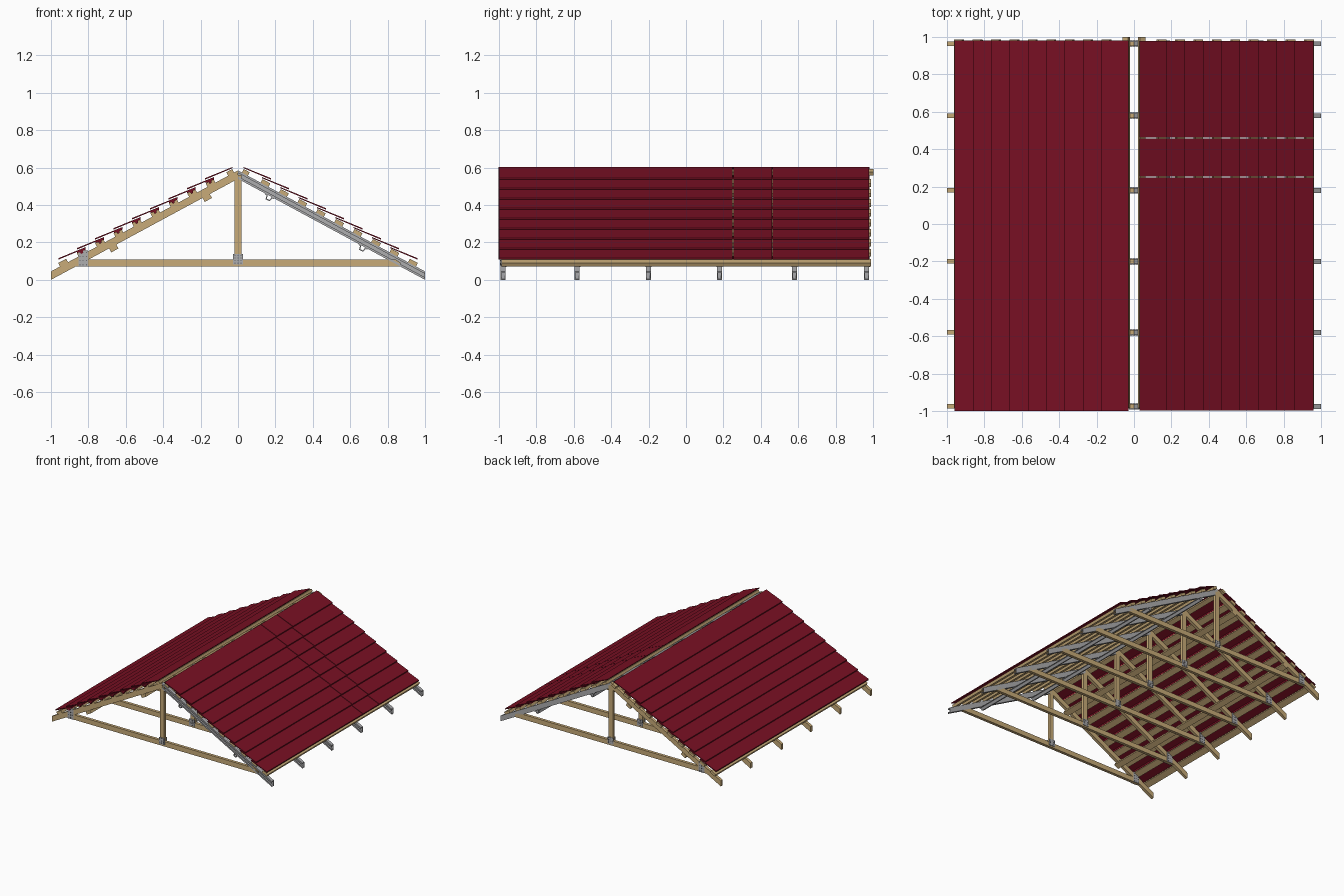
import bpy, bmesh, math

if "Cube" in bpy.data.objects:
    bpy.data.objects.remove(bpy.data.objects["Cube"])

def material(name, col):
    m = bpy.data.materials.new(name)
    m.diffuse_color = (*col, 1)
    m.use_nodes = True
    m.node_tree.nodes["Principled BSDF"].inputs["Base Color"].default_value = m.diffuse_color
    return m

WOOD = material("timber", (0.58, 0.41, 0.19))
RED = material("red_tile", (0.19, 0.005, 0.017))
GREY = material("galvanised_steel", (0.42, 0.42, 0.43))
DARK = material("nail_steel", (0.16, 0.16, 0.17))

def prism(name, profiles, spans, mat):
    """Extrude xz profiles along y over each (y0, y1) span, as one object."""
    bm = bmesh.new()
    for y0, y1 in spans:
        for pts in profiles:
            a = [bm.verts.new((x, y0, z)) for x, z in pts]
            b = [bm.verts.new((x, y1, z)) for x, z in pts]
            bm.faces.new(a)
            bm.faces.new(b[::-1])
            n = len(pts)
            for i in range(n):
                j = (i + 1) % n
                bm.faces.new((a[j], a[i], b[i], b[j]))
    bmesh.ops.recalc_face_normals(bm, faces=bm.faces)
    me = bpy.data.meshes.new(name)
    bm.to_mesh(me)
    bm.free()
    me.materials.append(mat)
    ob = bpy.data.objects.new(name, me)
    bpy.context.collection.objects.link(ob)
    return ob

SLOPE = 0.54
ANG = math.atan(SLOPE)
def top(x):
    return 0.585 - SLOPE * abs(x)

def rect(x0, x1, z0, z1):
    return [(x0, z0), (x1, z0), (x1, z1), (x0, z1)]

def strip(s, x0, x1, d0, d1):
    """Parallelogram following the slope, d = vertical drop below rafter top."""
    return [(s*x0, top(x0)-d0), (s*x1, top(x1)-d0), (s*x1, top(x1)-d1), (s*x0, top(x0)-d1)]

def on_slope(s, x, pts, base=0.0):
    """Place a local (along, up) profile on the slope at x."""
    c, n = math.cos(ANG), math.sin(ANG)
    return [(s*(x + u*c + v*n), top(x) - base - u*n + v*c) for u, v in pts]

TRUSSES = [-0.975, -0.58, -0.20, 0.18, 0.58, 0.965]
T = 0.012                                   # half thickness of timber
def around(a, b):
    return [(y + a, y + b) for y in TRUSSES]

# Trusses: timber left rafter, chord and king post
prism("timber_rafter", [strip(-1, 0, 1, 0, 0.045)], around(-T, T), WOOD)
prism("bottom_chord", [[(-0.89, 0.07), (0.87, 0.07), (0.87, 0.09), (0.84, 0.11), (-0.86, 0.11)]],
      around(-T, T), WOOD)
prism("king_post", [rect(-0.019, 0.019, 0.11, 0.56)], around(-T, T), WOOD)

# Steel right rafter: C channel opening to the front
prism("channel_web", [strip(1, 0, 1, 0, 0.045)], around(T - 0.004, T), GREY)
prism("channel_flange", [strip(1, 0, 1, 0, 0.005), strip(1, 0, 1, 0.04, 0.045)],
      around(-T - 0.002, T - 0.004), GREY)
prism("channel_lip", [strip(1, 0, 1, 0.005, 0.013), strip(1, 0, 1, 0.032, 0.04)],
      around(-T - 0.002, -T + 0.002), GREY)

# Nail plates on both faces of the truss joints
faces = around(-T - 0.004, -T) + around(T, T + 0.004)
nails = around(-T - 0.006, -T - 0.004) + around(T + 0.004, T + 0.006)
for name, x, z0, z1 in (("heel_plate", -0.828, 0.07, 0.157), ("post_plate", 0, 0.082, 0.137)):
    prism(name, [rect(x - 0.026, x + 0.026, z0, z1)], faces, GREY)
    dots = []
    for i in range(3):
        for j in range(4):
            u, w = x - 0.017 + 0.017*i, z0 + (z1 - z0)*(j + 0.5)/4
            dots.append(rect(u - 0.003, u + 0.003, w - 0.003, w + 0.003))
    prism(name + "_nails", dots, nails, DARK)

# Lengthwise bracing under the rafters: timber left, steel hat sections right
hat = [(-0.026, 0), (-0.012, 0), (-0.008, -0.02), (0.008, -0.02), (0.012, 0), (0.026, 0),
       (0.026, -0.005), (0.017, -0.005), (0.012, -0.026), (-0.012, -0.026), (-0.017, -0.005), (-0.026, -0.005)]
for x in (0.17, 0.67):
    prism("timber_brace", [on_slope(-1, x, rect(-0.022, 0.022, -0.024, 0), 0.045)], [(-0.993, 0.98)], WOOD)
    prism("steel_hat_brace", [on_slope(1, x, hat, 0.045)], [(-0.985, 0.98)], GREY)

# Roof covering on each slope
TILE = 0.42
for s, side in ((-1, "left"), (1, "right")):
    # battens
    for i in range(9):
        prism(side + "_batten", [on_slope(s, 0.93 - 0.0985*i, rect(-0.024, 0.024, 0, 0.021))],
              [(-0.985, 0.987)], WOOD)
    prism(side + "_ridge_batten", [on_slope(s, 0.037, rect(-0.018, 0.018, 0, 0.021))],
          [(-0.985, 1.0)], WOOD)
    # overlapping tile rows, with joints on the right slope
    spans = [(-1.0, 0.98)] if s < 0 else [(-0.997, 0.248), (0.253, 0.458), (0.463, 0.978)]
    for i in range(9):
        x0, z0 = 0.96 - 0.0981*i, 0.108 + 0.0535*i
        x1 = max(x0 - 0.145, 0.025)
        z1 = z0 + TILE*(x0 - x1)
        pts = [(x0, z0), (x1, z1), (x1, z1 + 0.006), (x0, z0 + 0.008)]
        prism(side + "_tile_row", [[(s*x, z) for x, z in pts]], spans, RED)
        # folded hook under the upper edge of left rows
        if s < 0 and i < 8:
            hook = [(x1, z1), (x1 + 0.045, z1 - TILE*0.045), (x1 + 0.045, z1 - TILE*0.045 - 0.007),
                    (x1 + 0.03, z1 - 0.021), (x1 + 0.024, z1 - 0.03), (x1 + 0.014, z1 - 0.026),
                    (x1 + 0.014, z1 - 0.014), (x1, z1 - 0.008)]
            prism("tile_hook", [[(s*x, z) for x, z in hook]], [(-0.998, 0.978)], RED)
